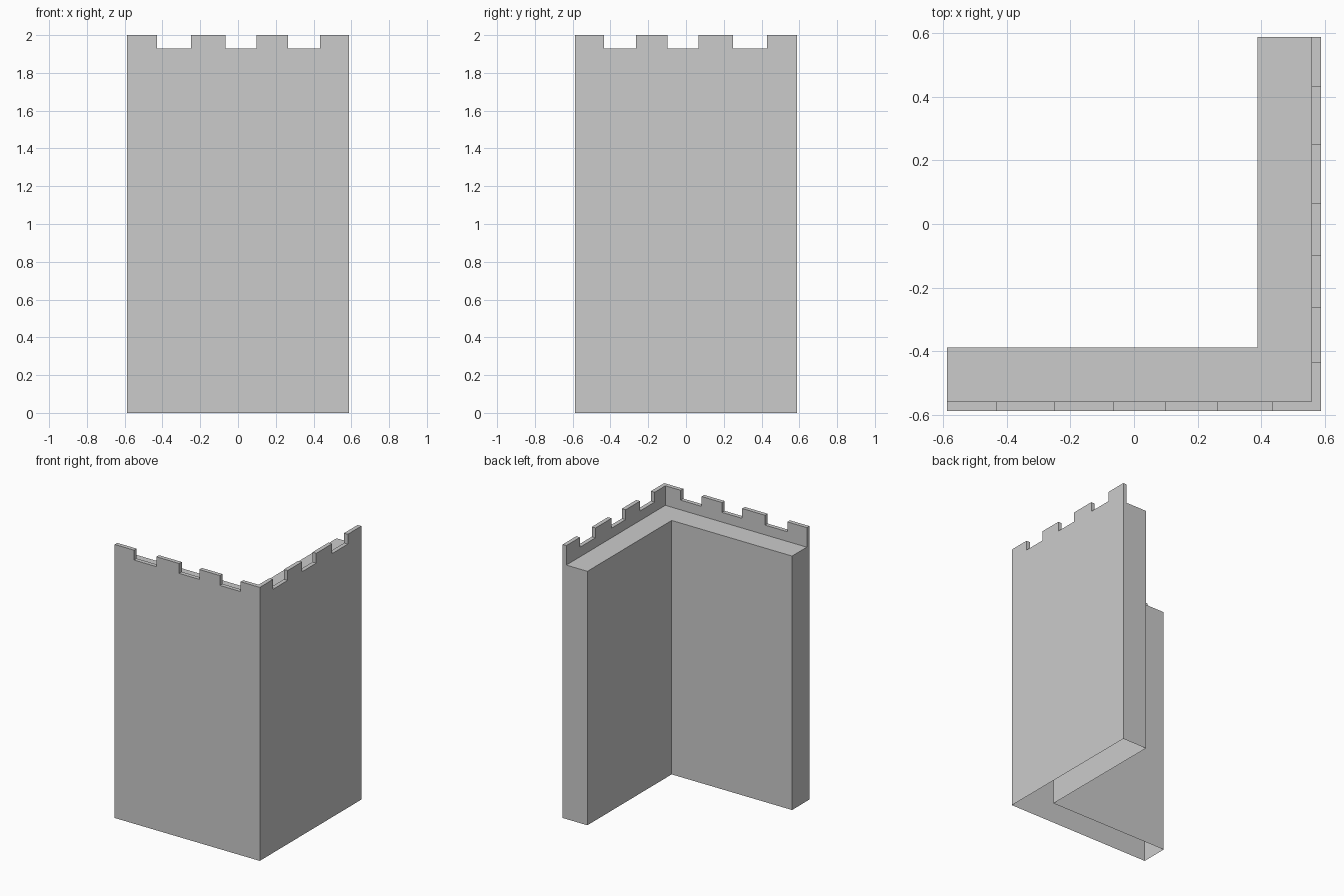
import bpy, bmesh, math

if "Cube" in bpy.data.objects:
    bpy.data.objects.remove(bpy.data.objects["Cube"])

S = 0.587          # half size of the footprint
I = 0.557          # inner line of the thin parapet
W = 0.387          # inner line of the wall
WALK, NOTCH, TOP = 1.857, 1.928, 2.0
cuts = [-0.43, -0.25, -0.065, 0.098, 0.264, 0.433]

bm = bmesh.new()


def path(r):
    """L-shaped line along the front and right sides at distance r."""
    pts = [(-S, -r)] + [(c, -r) for c in cuts] + [(r, -r)]
    pts += [(r, -c) for c in reversed(cuts)] + [(r, S)]
    return [bm.verts.new((x, y, WALK)) for x, y in pts]


def raise_faces(faces, z):
    """Extrude faces up to height z and return the new caps."""
    geom = bmesh.ops.extrude_face_region(bm, geom=faces)["geom"]
    for v in geom:
        if isinstance(v, bmesh.types.BMVert):
            v.co.z = z
    caps = [f for f in geom if isinstance(f, bmesh.types.BMFace)]
    return sorted(caps, key=lambda f: f.calc_center_median().x
                  + f.calc_center_median().y)


# Wall top: parapet strip and walkway
outer, inner = path(S), path(I)
strip = [bm.faces.new((outer[i], outer[i + 1], inner[i + 1], inner[i]))
         for i in range(len(outer) - 1)]
edge = [bm.verts.new((x, y, WALK)) for x, y in ((W, S), (W, -W), (-S, -W))]
bm.faces.new(inner + edge)

# Wall sides, hollow and open underneath
rim = [e for e in bm.edges if e.is_boundary]
for v in bmesh.ops.extrude_edge_only(bm, edges=rim)["geom"]:
    if isinstance(v, bmesh.types.BMVert):
        v.co.z = 0
bmesh.ops.recalc_face_normals(bm, faces=bm.faces)

# Parapet, then the merlons (the corner one wraps round)
caps = raise_faces(strip, NOTCH)
merlons = [f for i, f in enumerate(caps) if i in (0, 2, 4, 6, 7, 9, 11, 13)]
raise_faces(merlons, TOP)

# Merge coplanar faces into clean flat panels
bmesh.ops.dissolve_limit(bm, angle_limit=math.radians(1),
                         verts=bm.verts, edges=bm.edges)
bmesh.ops.recalc_face_normals(bm, faces=bm.faces)

mesh = bpy.data.meshes.new("corner_wall")
bm.to_mesh(mesh)
bm.free()
bpy.context.collection.objects.link(bpy.data.objects.new("corner_wall", mesh))
